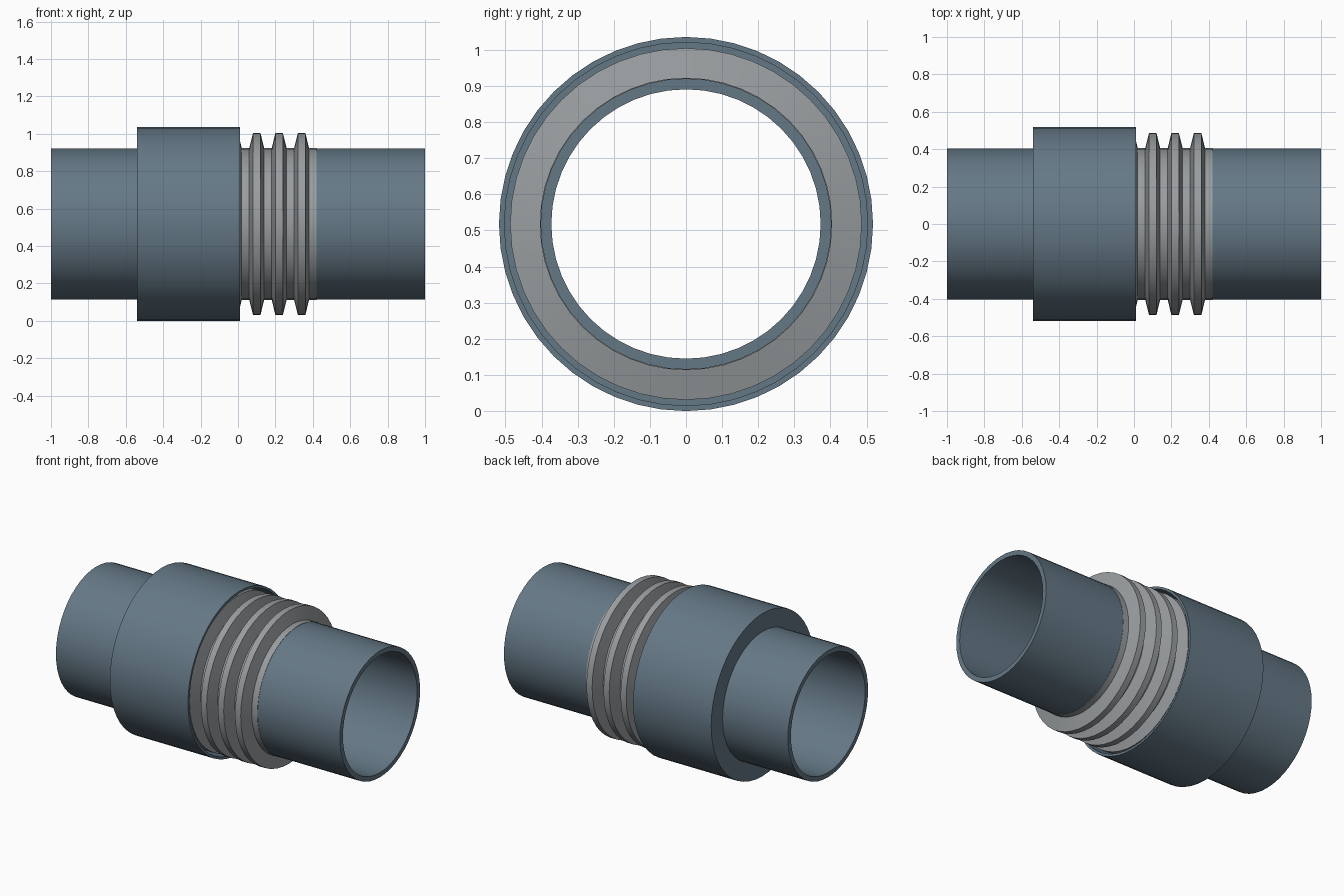
import bpy, bmesh, math

if "Cube" in bpy.data.objects:
    bpy.data.objects.remove(bpy.data.objects["Cube"])

SEGMENTS = 48
AXIS_Z = 0.518


def material(name, rgb):
    mat = bpy.data.materials.new(name)
    mat.diffuse_color = (*rgb, 1.0)
    mat.use_nodes = True
    mat.node_tree.nodes["Principled BSDF"].inputs["Base Color"].default_value = mat.diffuse_color
    return mat


def lathe(name, profile, mat):
    """Revolve a closed (x, radius) outline around the pipe axis."""
    bm = bmesh.new()
    rings = []
    for i in range(SEGMENTS):
        a = 2 * math.pi * i / SEGMENTS
        rings.append([bm.verts.new((x, r * math.cos(a), AXIS_Z + r * math.sin(a)))
                      for x, r in profile])
    n = len(profile)
    for i in range(SEGMENTS):
        here, after = rings[i], rings[(i + 1) % SEGMENTS]
        for j in range(n):
            k = (j + 1) % n
            bm.faces.new((here[j], here[k], after[k], after[j]))
    bmesh.ops.recalc_face_normals(bm, faces=bm.faces)
    mesh = bpy.data.meshes.new(name)
    bm.to_mesh(mesh)
    bm.free()
    mesh.materials.append(mat)
    obj = bpy.data.objects.new(name, mesh)
    bpy.context.collection.objects.link(obj)
    bpy.ops.object.select_all(action='DESELECT')
    obj.select_set(True)
    bpy.context.view_layer.objects.active = obj
    bpy.ops.object.shade_smooth_by_angle(angle=math.radians(30))
    return obj


steel = material("blue_steel", (0.13, 0.19, 0.24))
bright = material("bellows_metal", (0.32, 0.34, 0.35))

# Straight pipe, open at both ends
lathe("pipe", [(-1, 0.373), (1, 0.373), (1, 0.403), (-1, 0.403)], steel)

# Outer cover: closed against the pipe on the left, open on the right
lathe("cover_sleeve", [(-0.54, 0.402), (-0.54, 0.518), (0.01, 0.518),
                       (0.01, 0.503), (-0.51, 0.503), (-0.51, 0.402)], steel)

# Bellows: seven trapezoid ribs, partly hidden under the cover
outline = [(-0.46, 0.400), (-0.46, 0.405)]
for i in range(7):
    c = -0.38 + 0.12 * i
    outline += [(c - 0.04, 0.405), (c - 0.02, 0.487),
                (c + 0.02, 0.487), (c + 0.04, 0.405)]
outline += [(0.42, 0.405), (0.42, 0.400)]
lathe("bellows", outline, bright)
